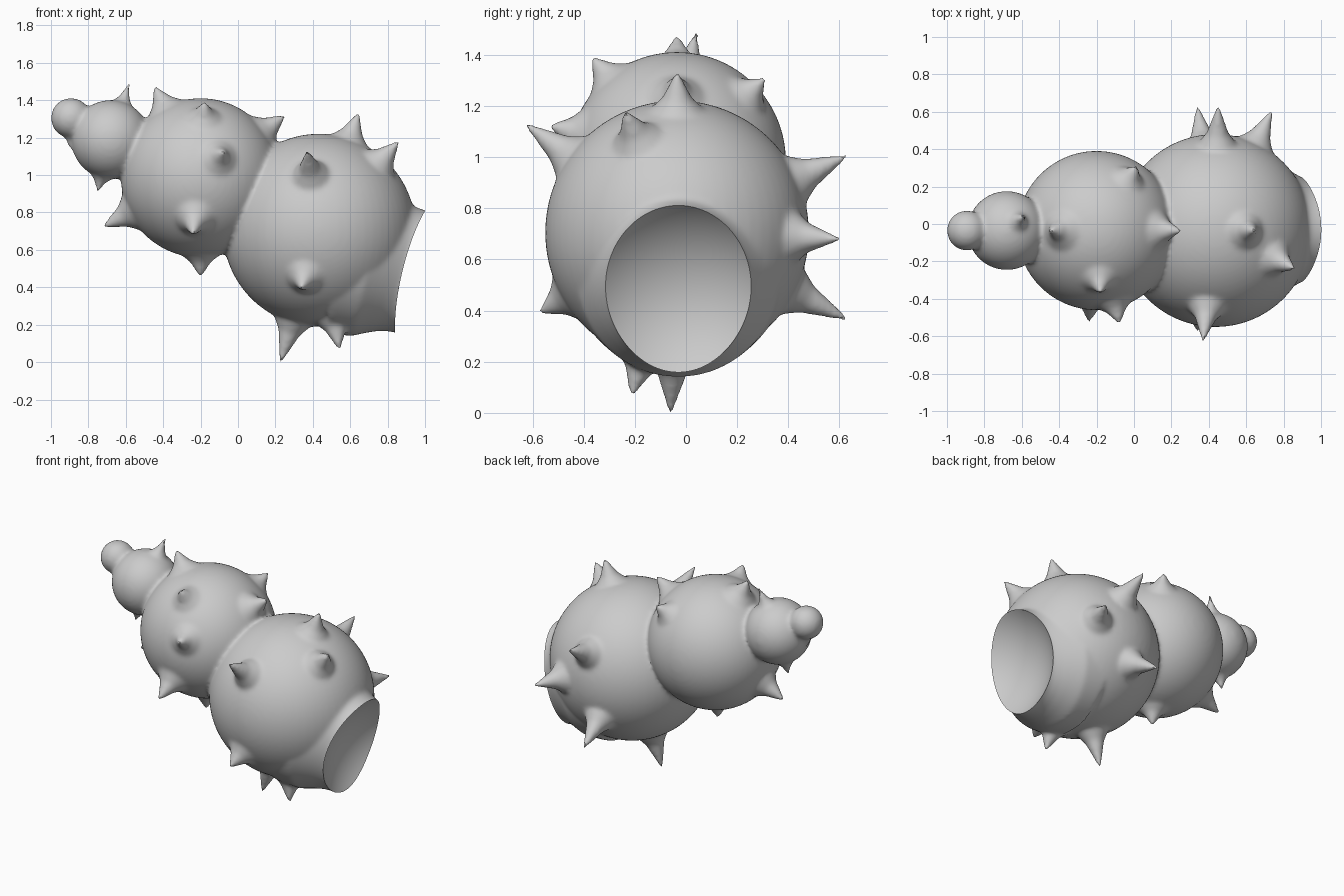
import bpy, bmesh
from math import cos, sin, pi
from mathutils import Vector, Matrix

if "Cube" in bpy.data.objects:
    bpy.data.objects.remove(bpy.data.objects["Cube"])

# Whorls: centre and radius
WHORLS = [((-0.893, -0.035, 1.305), 0.107), ((-0.68, -0.035, 1.19), 0.211),
          ((-0.20, -0.035, 0.985), 0.426), ((0.435, -0.035, 0.705), 0.516)]

# Spike tips for each whorl
SPIKES = [
    [(-0.905, -0.04, 1.16)],
    [(-0.585, 0.04, 1.48), (-0.75, -0.04, 0.92)],
    [(-0.44, -0.035, 1.46), (-0.18, -0.36, 1.38), (0.24, -0.035, 1.31),
     (-0.71, -0.035, 0.73), (-0.20, -0.06, 0.47), (-0.24, -0.51, 0.69),
     (-0.08, -0.52, 1.12), (0.01, 0.30, 1.30)],
    [(0.64, -0.035, 1.32), (0.85, -0.235, 1.17), (0.37, -0.615, 1.12),
     (0.34, -0.56, 0.40), (0.23, -0.06, 0.01), (0.54, -0.21, 0.08),
     (0.45, 0.62, 1.0), (0.73, 0.59, 0.68), (0.34, 0.62, 0.37)],
]

# Mouth frame: local z points out of the opening, local y runs up the rim
N = Vector((0.97, 0, -0.24)).normalized()
U = Vector((0.24, 0, 0.97)).normalized()
S = U.cross(N)
MOUTH = Matrix.Translation((0.92, -0.03, 0.485)) @ Matrix((S, U, N)).transposed().to_4x4()


def loft(bm, rings, matrix, n=96):
    """Closed stack of elliptical rings: (height, half width, half height)."""
    loops = [[bm.verts.new(matrix @ Vector((a * cos(2 * pi * i / n), b * sin(2 * pi * i / n), t)))
              for i in range(n)] for t, a, b in rings]
    for lo, hi in zip(loops, loops[1:]):
        for i in range(n):
            j = (i + 1) % n
            bm.faces.new((lo[i], lo[j], hi[j], hi[i]))
    bm.faces.new(loops[0][::-1])
    bm.faces.new(loops[-1])


def make(name, bm):
    bmesh.ops.recalc_face_normals(bm, faces=bm.faces)
    me = bpy.data.meshes.new(name)
    bm.to_mesh(me)
    bm.free()
    ob = bpy.data.objects.new(name, me)
    bpy.context.collection.objects.link(ob)
    return ob


# Shell body: whorls, spikes and lip
bm = bmesh.new()
for (centre, r), tips in zip(WHORLS, SPIKES):
    c = Vector(centre)
    bmesh.ops.create_uvsphere(bm, u_segments=64, v_segments=40, radius=r,
                              matrix=Matrix.Translation(c))
    for tip in tips:
        d = Vector(tip) - c
        length = d.length + 0.015
        d.normalize()
        h = length - r
        w = min(0.078, 0.2 * r, 0.02 + 0.5 * h)
        m = Matrix.Translation(c) @ d.to_track_quat('Z', 'Y').to_matrix().to_4x4()
        loft(bm, [(r * 0.86, w * 2.0, w * 2.0), (r * 0.985, w * 1.3, w * 1.3),
                  (r + h * 0.25, w * 0.76, w * 0.76), (r + h * 0.65, w * 0.4, w * 0.4),
                  (length, 0.008, 0.008)], m, 20)
loft(bm, [(-0.36, 0.43, 0.43), (-0.22, 0.395, 0.41), (-0.15, 0.35, 0.375),
          (-0.09, 0.312, 0.35), (-0.04, 0.283, 0.339), (0.0, 0.275, 0.336),
          (0.06, 0.265, 0.338)], MOUTH)
shell = make("shell", bm)

# Mouth cutter: a large ball scooping a shallow dish with a saddle-shaped rim
bm = bmesh.new()
bmesh.ops.create_uvsphere(bm, u_segments=96, v_segments=64, radius=0.5,
                          matrix=MOUTH @ Matrix.Translation((0, 0, 0.371)))
cutter = make("mouth_cutter", bm)
cutter.hide_render = True
cutter.hide_set(True)

# Fuse, soften the seams, then open the mouth
mod = shell.modifiers.new("fuse", 'REMESH')
mod.mode = 'VOXEL'
mod.voxel_size = 0.0125
mod = shell.modifiers.new("soften", 'SMOOTH')
mod.factor = 0.5
mod.iterations = 11
mod = shell.modifiers.new("open_mouth", 'BOOLEAN')
mod.operation = 'DIFFERENCE'
mod.solver = 'EXACT'
mod.object = cutter

bpy.context.view_layer.objects.active = shell
shell.select_set(True)
for name in [m.name for m in shell.modifiers]:
    bpy.ops.object.modifier_apply(modifier=name)
bpy.data.objects.remove(cutter)
bpy.ops.object.shade_smooth_by_angle(angle=0.7)
